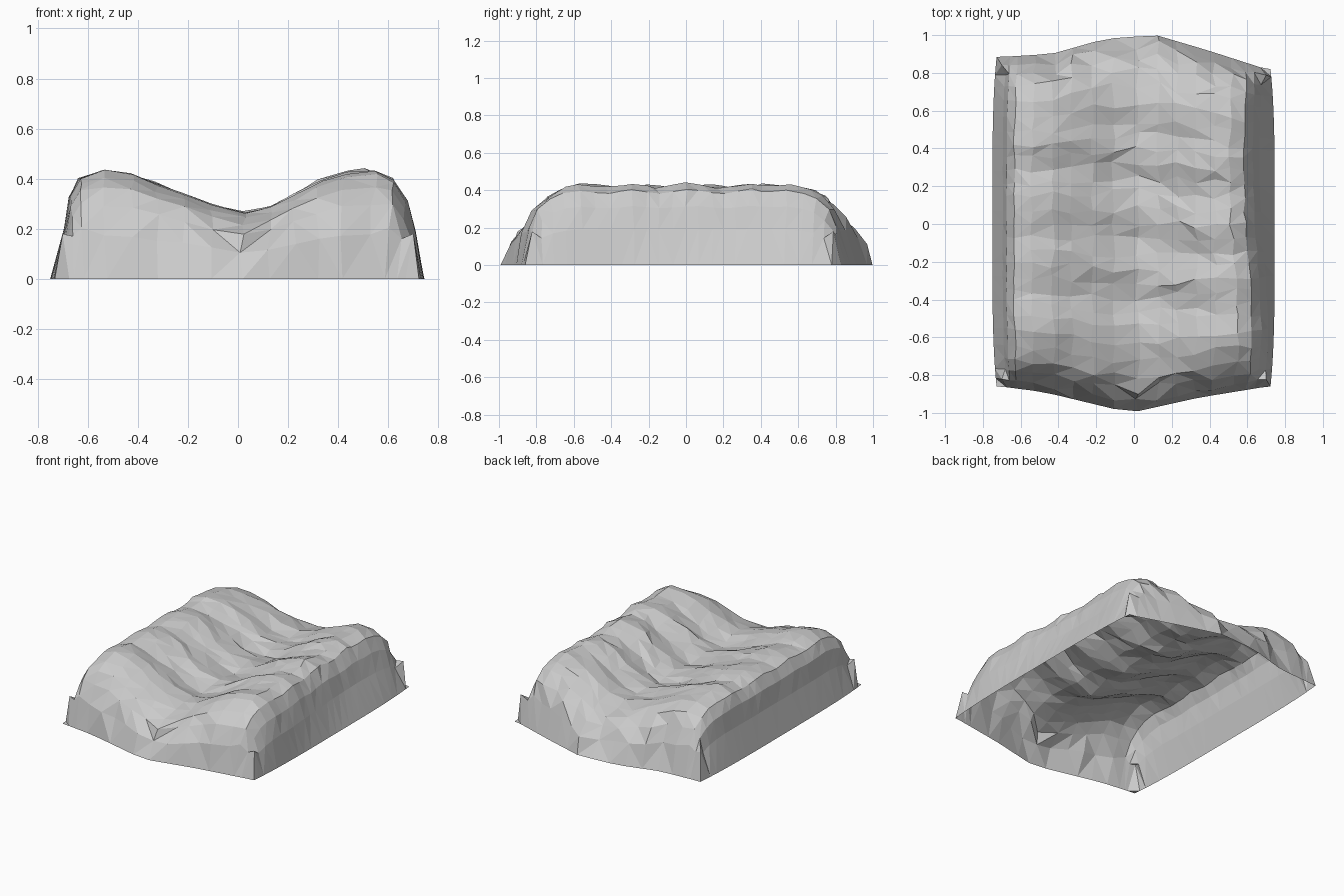
import bpy
import bmesh
import math
import random

random.seed(7)

cube = bpy.data.objects.get("Cube")
if cube:
    bpy.data.objects.remove(cube, do_unlink=True)


def lerp_table(points, t):
    """Piecewise linear lookup in a short list of (position, value) pairs."""
    if t <= points[0][0]:
        return points[0][1]
    for (a, va), (b, vb) in zip(points, points[1:]):
        if t <= b:
            return va + (vb - va) * (t - a) / (b - a)
    return points[-1][1]


# Cross-section: two raised shoulders with a saddle between them
SECTION = [(-.75, 0), (-.695, .2), (-.675, .325), (-.635, .395), (-.54, .425), (-.43, .41),
           (-.33, .37), (-.22, .33), (-.11, .285), (.02, .255), (.13, .28), (.23, .33),
           (.33, .38), (.43, .417), (.53, .427), (.605, .395), (.655, .31), (.69, .19), (.745, 0)]
# Rows along the length, as a fraction of the half length
ROWS = [1, .95, .89, .82, .74, .64, .55, .47, .4, .32, .24, .17, .08, 0]
ROWS = [-r for r in ROWS] + ROWS[-2::-1]
# Rounding of the ends, outline of the ends, and folds across the top
END_FALL = [(0, 1), (.64, 1), (.74, .95), (.82, .86), (.89, .69), (.95, .42), (1, 0)]
FRONT_EDGE = [(-.73, .86), (-.49, .89), (-.02, 1), (.35, .92), (.73, .86)]
BACK_EDGE = [(-.72, .885), (-.45, .9), (-.16, .98), (.12, 1), (.4, .92), (.72, .82)]
FOLDS = [(-.7, 0), (-.57, .012), (-.4, -.018), (-.25, .01), (-.1, -.015), (.07, .014),
         (.23, -.02), (.38, .012), (.5, -.008), (.62, .008), (.75, 0)]


def surface_point(i, j):
    x, height = SECTION[i]
    s = ROWS[j]
    last_i, last_j = len(SECTION) - 1, len(ROWS) - 1
    rim = i in (0, last_i) or j in (0, last_j)
    edge = FRONT_EDGE if s < 0 else BACK_EDGE
    y = s * lerp_table(edge, x)
    fall = lerp_table(END_FALL, abs(s))
    if abs(x) > .6:
        fall = fall ** .75
    z = height * fall
    x *= 1 - .03 * s ** 4
    if i in (1, last_i - 1) and j in (1, last_j - 1):
        # Small ledge at each corner
        return math.copysign(.7, x), y, .18
    if not rim:
        # Folds drift diagonally and fade towards the walls
        fade = max(0, 1 - (abs(x) / .7) ** 6)
        z += fade * 1.25 * lerp_table(FOLDS, y + .06 * math.sin(4 * x))
        if x > .5:
            x -= .025 * math.cos(3.2 * (y - .3)) * fall
        x += random.uniform(-.012, .012) * fade
        y += random.uniform(-.022, .022) * fade
        z += random.uniform(-.006, .006) * fade
    return x, y, max(z, 0)


# Open-bottomed crumpled shell
bm = bmesh.new()
grid = [[bm.verts.new(surface_point(i, j)) for i in range(len(SECTION))]
        for j in range(len(ROWS))]
for j in range(len(ROWS) - 1):
    for i in range(len(SECTION) - 1):
        a, b = grid[j][i], grid[j][i + 1]
        c, d = grid[j + 1][i + 1], grid[j + 1][i]
        # Pick diagonals irregularly for natural facets
        if random.random() < .5:
            bm.faces.new((a, b, c))
            bm.faces.new((a, c, d))
        else:
            bm.faces.new((a, b, d))
            bm.faces.new((b, c, d))

mesh = bpy.data.meshes.new("draped_shell")
bm.to_mesh(mesh)
bm.free()
shell = bpy.data.objects.new("draped_shell", mesh)
bpy.context.collection.objects.link(shell)

# Plain grey surface
grey = bpy.data.materials.new("light_grey")
grey.use_nodes = True
grey.diffuse_color = (.6, .6, .6, 1)
grey.node_tree.nodes["Principled BSDF"].inputs["Base Color"].default_value = (.6, .6, .6, 1)
mesh.materials.append(grey)
